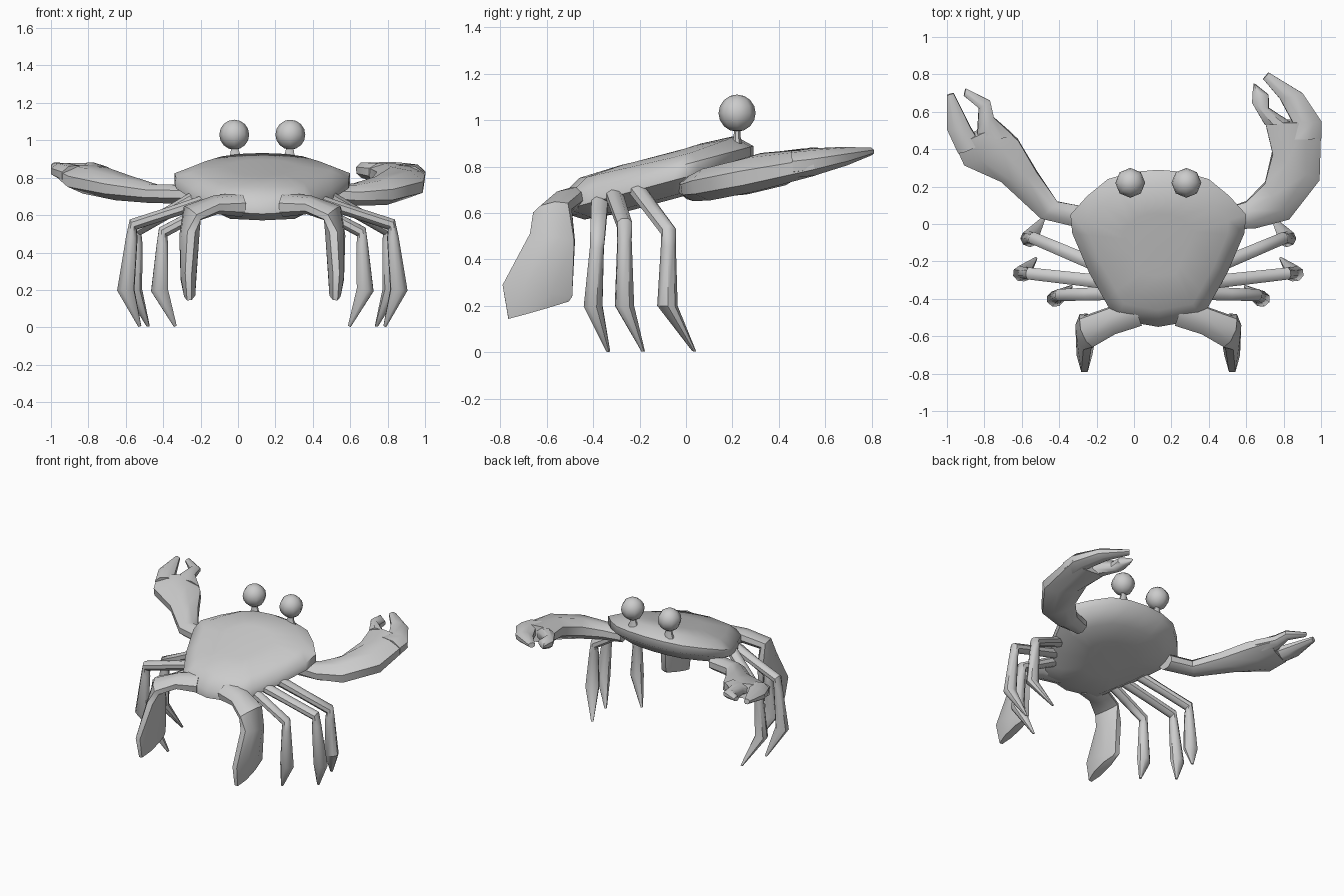
import bpy, bmesh
from math import cos, sin, pi, radians
from mathutils import Vector as V

if "Cube" in bpy.data.objects:
    bpy.data.objects.remove(bpy.data.objects["Cube"])

CX = 0.13  # symmetry line of the body


def finish(name, bm, mirror=False, angle=45):
    bmesh.ops.recalc_face_normals(bm, faces=bm.faces)
    bmesh.ops.translate(bm, verts=bm.verts, vec=(-CX, 0, 0))
    me = bpy.data.meshes.new(name)
    bm.to_mesh(me)
    bm.free()
    me.polygons.foreach_set("use_smooth", [True] * len(me.polygons))
    me.set_sharp_from_angle(angle=radians(angle))
    ob = bpy.data.objects.new(name, me)
    ob.location.x = CX
    bpy.context.collection.objects.link(ob)
    if mirror:
        ob.modifiers.new("Mirror", 'MIRROR').use_mirror_merge = False
    return ob


def skin(bm, rings):
    """Bridge rings of points and cap both ends."""
    rows = [[bm.verts.new(p) for p in r] for r in rings]
    n = len(rows[0])
    for a, b in zip(rows, rows[1:]):
        for i in range(n):
            j = (i + 1) % n
            bm.faces.new((a[i], a[j], b[j], b[i]))
    bm.faces.new(rows[0])
    bm.faces.new(rows[-1])


def loft(bm, sections, n=8):
    """Each section: one edge point, opposite edge point, half thickness."""
    secs = [(V(p), V(q), t) for p, q, t in sections]
    mids = [(p + q) / 2 for p, q, t in secs]
    k, rings = 1 / cos(pi / n), []
    for i, (p, q, t) in enumerate(secs):
        tan = mids[min(i + 1, len(mids) - 1)] - mids[max(i - 1, 0)]
        w = (q - p) / 2
        th = tan.cross(w).normalized() * t
        angs = [(j + 0.5) * 2 * pi / n for j in range(n)]
        rings.append([mids[i] + k * cos(a) * w + sin(a) * th * k for a in angs])
    skin(bm, rings)


# Tilted shell
half = [(0, .29), (.14, .278), (.27, .24), (.38, .15), (.47, .05), (.46, -.05),
        (.37, -.26), (.28, -.42), (.23, -.51), (0, -.55)]
outline = half + [(-x, y) for x, y in half[-2:0:-1]]
rings = []
for s, dz in [(.4, .092), (.8, .085), (1, .02), (1, -.035), (.75, -.1), (.4, -.115)]:
    ring = []
    for x, y in outline:
        x, y = x * s, -.1 + (y + .1) * s
        bulge = .15 * x * x if s < 1 and dz > 0 else 0
        ring.append((CX + x, y, .79 + .27 * y + dz - bulge))
    rings.append(ring)
bm = bmesh.new()
skin(bm, rings)
finish("shell", bm, angle=60)

# Eyes and stalks
bm = bmesh.new()
bmesh.ops.create_uvsphere(bm, u_segments=8, v_segments=8, radius=.08)
bmesh.ops.translate(bm, verts=bm.verts, vec=(CX + .15, .22, 1.03))
finish("eye", bm, True)
bm = bmesh.new()
loft(bm, [((CX + .10, .22, .88), (CX + .19, .22, .88), .025),
          ((CX + .12, .22, .93), (CX + .17, .22, .93), .015),
          ((CX + .135, .22, .98), (CX + .165, .22, .98), .012)])
finish("eye_stalk", bm, True)

# Walking legs: root, knee, shin, tip
legs = {
    "front_leg": [(.48, -.21, .70), (.80, -.075, .52), (.82, -.08, .20), (.74, .035, .005)],
    "middle_leg": [(.42, -.31, .68), (.82, -.265, .55), (.86, -.265, .20), (.785, -.185, .005)],
    "rear_leg": [(.36, -.37, .67), (.66, -.38, .51), (.68, -.40, .20), (.595, -.335, .005)],
}
for name, path in legs.items():
    root, knee, shin, tip = map(V, path)
    side = V((root.y - knee.y, knee.x - root.x, 0)).normalized()
    pts = [(root, .036, .034), (root.lerp(knee, .5), .034, .03), (knee, .032, .032),
           (knee.lerp(shin, .2), .03, .03), (shin, .04, .045), (tip, .008, .008)]
    bm = bmesh.new()
    loft(bm, [(c - side * w, c + side * w, t) for c, w, t in pts])
    finish(name, bm, True)

# Swimming paddles
bm = bmesh.new()
loft(bm, [((.28, -.38, .67), (.22, -.54, .64), .06),
          ((.40, -.45, .67), (.36, -.585, .64), .045),
          ((.54, -.50, .63), (.47, -.65, .59), .045),
          ((.53, -.48, .48), (.51, -.67, .51), .05),
          ((.525, -.49, .24), (.525, -.79, .29), .042),
          ((.515, -.505, .22), (.52, -.765, .145), .03)])
finish("paddle_leg", bm, True)

# Right claw: arm and palm, long finger, short finger
bm = bmesh.new()
loft(bm, [((.48, .08, .71), (.50, -.03, .71), .05),
          ((.60, .12, .72), (.65, -.02, .70), .055),
          ((.70, .22, .75), (.83, .03, .71), .07),
          ((.74, .38, .80), (.99, .24, .75), .075),
          ((.70, .55, .83), (1.0, .55, .81), .055)])
loft(bm, [((.80, .46, .82), (1.0, .46, .80), .055),
          ((.845, .55, .83), (1.0, .55, .81), .055),
          ((.78, .67, .85), (.90, .70, .84), .038),
          ((.69, .775, .865), (.72, .81, .865), .016)])
loft(bm, [((.70, .53, .83), (.845, .54, .82), .05),
          ((.632, .65, .84), (.72, .62, .84), .042),
          ((.635, .71, .845), (.72, .69, .845), .03),
          ((.64, .75, .85), (.66, .735, .85), .014)])
finish("right_claw", bm)

# Left claw, stretched out sideways
bm = bmesh.new()
loft(bm, [((-.25, .09, .71), (-.25, -.03, .71), .05),
          ((-.41, .12, .715), (-.50, .03, .715), .05),
          ((-.52, .28, .75), (-.71, .23, .74), .065),
          ((-.62, .45, .79), (-.91, .32, .78), .07),
          ((-.72, .54, .825), (-.96, .43, .815), .05)])
loft(bm, [((-.82, .43, .82), (-.94, .38, .81), .05),
          ((-.87, .51, .84), (-1.0, .51, .835), .04),
          ((-.965, .70, .865), (-1.0, .69, .86), .018)])
loft(bm, [((-.65, .48, .81), (-.84, .45, .815), .05),
          ((-.75, .57, .84), (-.835, .53, .84), .042),
          ((-.77, .66, .85), (-.83, .62, .85), .03),
          ((-.90, .725, .865), (-.91, .685, .865), .014)])
finish("left_claw", bm)
